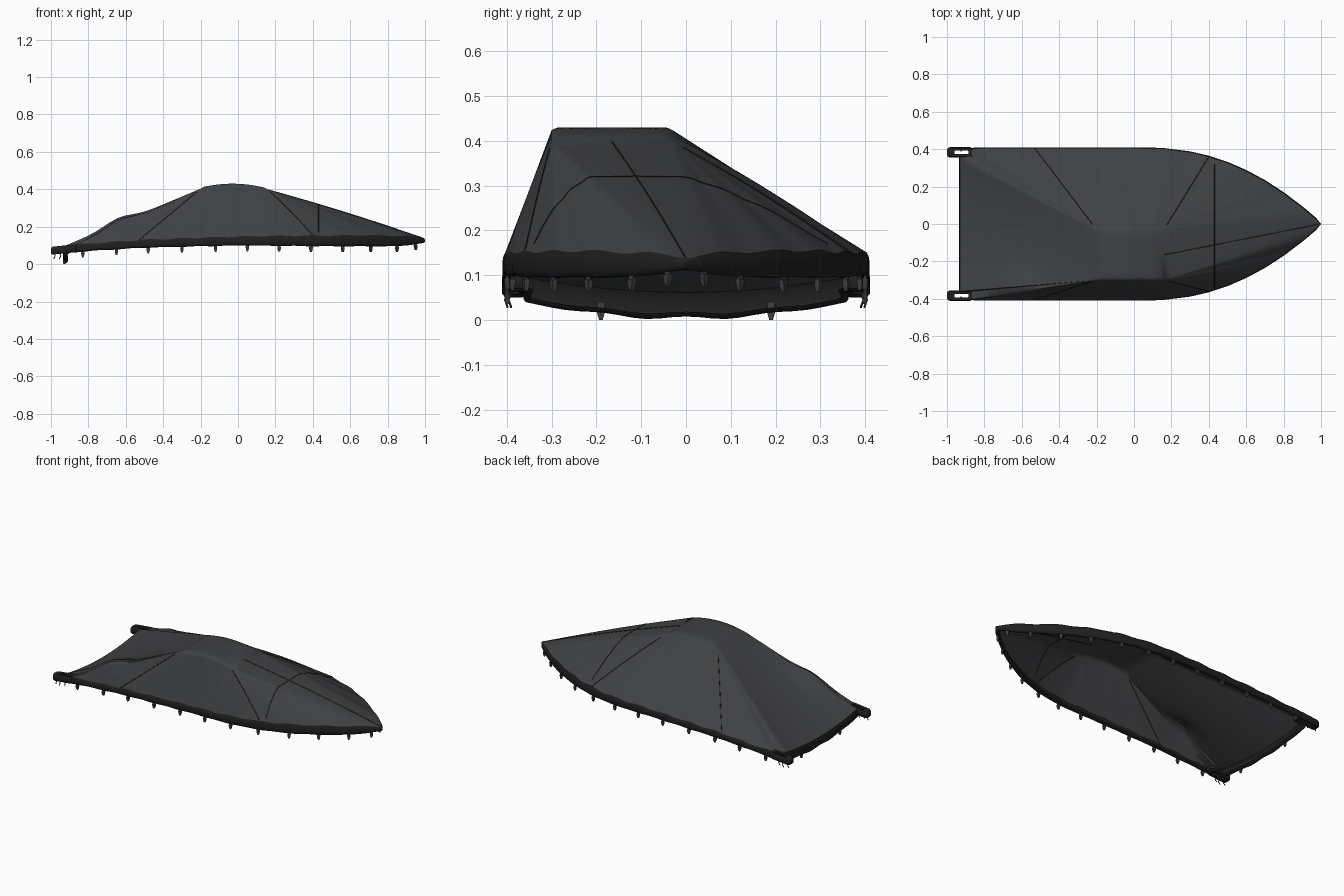
import bpy, bmesh, math
from mathutils import Vector

if "Cube" in bpy.data.objects:
    bpy.data.objects.remove(bpy.data.objects["Cube"])


def mat(name, c):
    m = bpy.data.materials.new(name)
    m.diffuse_color = (*c, 1)
    m.use_nodes = True
    m.node_tree.nodes["Principled BSDF"].inputs["Base Color"].default_value = m.diffuse_color
    return m


CLOTH = mat("cloth", (0.05, 0.052, 0.056))
TRIM = mat("trim", (0.014, 0.014, 0.015))
STRAP = mat("strap", (0.05, 0.05, 0.055))


def finish(name, bm, material, angle=60):
    bmesh.ops.remove_doubles(bm, verts=bm.verts, dist=0.0003)
    bmesh.ops.recalc_face_normals(bm, faces=bm.faces)
    me = bpy.data.meshes.new(name)
    bm.to_mesh(me)
    bm.free()
    ob = bpy.data.objects.new(name, me)
    bpy.context.collection.objects.link(ob)
    me.materials.append(material)
    bpy.ops.object.select_all(action='DESELECT')
    bpy.context.view_layer.objects.active = ob
    ob.select_set(True)
    bpy.ops.object.shade_smooth_by_angle(angle=math.radians(angle))
    return ob


def loft(bm, rings, closed=True):
    vs = [[bm.verts.new(p) for p in r] for r in rings]
    n = len(rings[0])
    for a, b in zip(vs, vs[1:]):
        for i in range(n if closed else n - 1):
            j = (i + 1) % n
            bm.faces.new((a[i], a[j], b[j], b[i]))


def lerp_table(table, x):
    for (x0, a), (x1, b) in zip(table, table[1:]):
        if x <= x1:
            return a + (b - a) * max(0, (x - x0) / (x1 - x0))
    return table[-1][1]


# Half outline (x, y) paired with its point on the raised top (x, half-width factor)
KEYS = [(-.93, 0, -.2, 0), (-.93, .36, -.2, 1), (-.87, .36, -.2, 1), (-.87, .403, -.2, 1),
        (-.53, .404, -.2, 1), (0, .404, .03, 1), (.15, .401, .08, 1), (.3, .382, .13, 1),
        (.4, .359, .16, 1), (.5, .326, .16, 1), (.6, .282, .16, 1), (.7, .228, .16, 1),
        (.8, .163, .16, 1), (.9, .087, .16, 1), (.97, .028, .16, 1), (.994, 0, .16, 0)]
YC, YH = -.165, .135
TOP = [(-1, .095), (-.8, .11), (-.5, .13), (0, .148), (.7, .155), (.9, .15), (1, .14)]
BOT = [(-1, .05), (-.8, .07), (-.5, .088), (0, .1), (.5, .095), (.85, .095), (1, .112)]

half = []
for a, b in zip(KEYS, KEYS[1:]):
    n = max(1, round(math.hypot(b[0] - a[0], b[1] - a[1]) / .03))
    half += [tuple(p + (q - p) * k / n for p, q in zip(a, b)) for k in range(n)]
half.append(KEYS[-1])
LOOP = half + [(x, -y, ix, -k) for x, y, ix, k in half[-2:0:-1]]


def rim(x, y):
    if x < -.9:
        s = (y / .36) ** 2
        w = .004 * math.cos(y * 33) * (1 - s)
        return .062 + .034 * s, .004 + .036 * s + w
    w = .003 * math.sin(x * 36)
    return lerp_table(TOP, x) + w, lerp_table(BOT, x) - w * .5


def roof(x):
    return .43 - .026 * ((x + .03) / .19) ** 2


def surf(c, t):
    x, y, ix, k = c
    p = Vector((ix, YC + YH * k, roof(ix) - .006)).lerp(Vector((x, y, rim(x, y)[0])), t)
    # cloth draped over hidden seats near the stern
    for by, h in ((-.33, .03), (.33, .012)):
        g = ((p.x + .64) / .1) ** 2 + ((p.y - by) / .07) ** 2
        p.z += h * math.exp(-g) * min(1, (1 - t) * 6)
    p.z += .008 * math.sin(math.pi * min(1, t * 1.0)) * (1 if p.x > .1 else 0)
    return p


# Main tent-shaped cover
bm = bmesh.new()
rings = []
for s in (0, .3, .6, .9):
    rings.append([Vector((-.02 + (ix + .02) * s, YC + YH * k * s, roof(-.02 + (ix + .02) * s)))
                  for x, y, ix, k in LOOP])
rings += [[surf(c, t / 18) for c in LOOP] for t in range(19)]
loft(bm, rings)
finish("cover", bm, CLOTH)

# Gathered hem band with an elastic lip
bm = bmesh.new()
hem = [[] for _ in range(8)]
N = len(LOOP)
for i, c in enumerate(LOOP):
    a, b = LOOP[i - 1], LOOP[(i + 1) % N]
    nrm = Vector((-(b[1] - a[1]), b[0] - a[0], 0)).normalized()
    zt, zb = rim(c[0], c[1])
    for r, (o, f) in zip(hem, ((0, 1), (.004, .85), (.006, .6), (.006, .3), (.003, .1),
                               (-.004, 0), (-.014, .05), (-.02, .2))):
        r.append(Vector((c[0], c[1], zb + (zt - zb) * f)) + nrm * o)
loft(bm, hem)
finish("hem_band", bm, TRIM)


def tube(name, pts, r, material, cyclic=False):
    cu = bpy.data.curves.new(name, 'CURVE')
    cu.dimensions = '3D'
    cu.bevel_depth = r
    cu.bevel_resolution = 1
    sp = cu.splines.new('POLY')
    sp.points.add(len(pts) - 1)
    for q, p in zip(sp.points, pts):
        q.co = (*p, 1)
    sp.use_cyclic_u = cyclic
    ob = bpy.data.objects.new(name, cu)
    bpy.context.collection.objects.link(ob)
    cu.materials.append(material)


# Stitched seams running from the raised top to the rim
for nm, x, y in (("stern_seam", -.53, .4), ("bow_side_seam", .4, .36)):
    for s in (1, -1):
        c = min(LOOP, key=lambda q: (q[0] - x) ** 2 + (q[1] - s * y) ** 2)
        tube(nm, [surf(c, t / 16) for t in range(1, 17)], .002, TRIM)
tube("ridge_seam", [surf(KEYS[-1], t / 16) for t in range(17)], .002, TRIM)
tube("cross_seam", [surf(c, (.43 - c[2]) / (c[0] - c[2])) for c in LOOP if c[0] > .43], .002, TRIM)

# Slotted stern corner pieces
for s in (1, -1):
    def track(x0, x1, y0, y1, z0, z1, r):
        pts = []
        for cx, cy, a0 in ((x1 - r, y1 - r, 0), (x0 + r, y1 - r, 90),
                           (x0 + r, y0 + r, 180), (x1 - r, y0 + r, 270)):
            for k in range(5):
                a = math.radians(a0 + k * 22.5)
                x = cx + r * math.cos(a)
                f = (x + 1) / .14
                pts.append((x, s * (cy + r * math.sin(a)), z0 + (z1 - z0) * f))
        return pts
    bm = bmesh.new()
    O, I = (-1, -.86, .355, .411), (-.96, -.885, .373, .393)
    M = (-.994, -.866, .361, .405)
    loft(bm, [track(*I, .065, .08, .005), track(*I, .09, .102, .005),
              track(*M, .092, .107, .014), track(*O, .082, .098, .018),
              track(*O, .058, .072, .018), track(*M, .05, .064, .014),
              track(*I, .055, .07, .005), track(*I, .065, .08, .005)])
    finish("stern_corner", bm, TRIM)
    # loose cord ends
    for k in range(3):
        x, y = -.985 + k * .03, s * (.39 + .008 * (k % 2))
        tube("cord_end", [(x, y, .06), (x + .008, y + s * .006, .045), (x, y, .028)], .0025, TRIM)


# Hanging strap clips
def clip(x, y, ztop, length, ang):
    bm = bmesh.new()
    rr = []
    for f, w, d in ((0, .008, .003), (.35, .008, .003), (.36, .009, .006),
                    (.65, .008, .006), (1, .004, .004)):
        rr.append([Vector((x + a * w * math.cos(ang) - b * d * math.sin(ang),
                           y + a * w * math.sin(ang) + b * d * math.cos(ang), ztop - f * length))
                   for a, b in ((-1, -1), (1, -1), (1, 1), (-1, 1))])
    loft(bm, rr)
    bm.verts.ensure_lookup_table()
    bm.faces.new(bm.verts[-4:])
    finish("strap_clip", bm, STRAP, 30)


outline = [(k[0], k[1]) for k in KEYS[3:]]
for x in (-.83, -.65, -.48, -.3, -.12, .05, .22, .39, .56, .71, .85, .95):
    y = lerp_table(outline, x)
    slope = (lerp_table(outline, x + .02) - lerp_table(outline, x - .02)) / .04
    for s in (1, -1):
        clip(x, s * (y - .004), rim(x, y)[1] + .01, .04, s * math.atan(slope))
for s in (1, -1):
    clip(-.93, s * .19, .04, .04, math.pi / 2)
